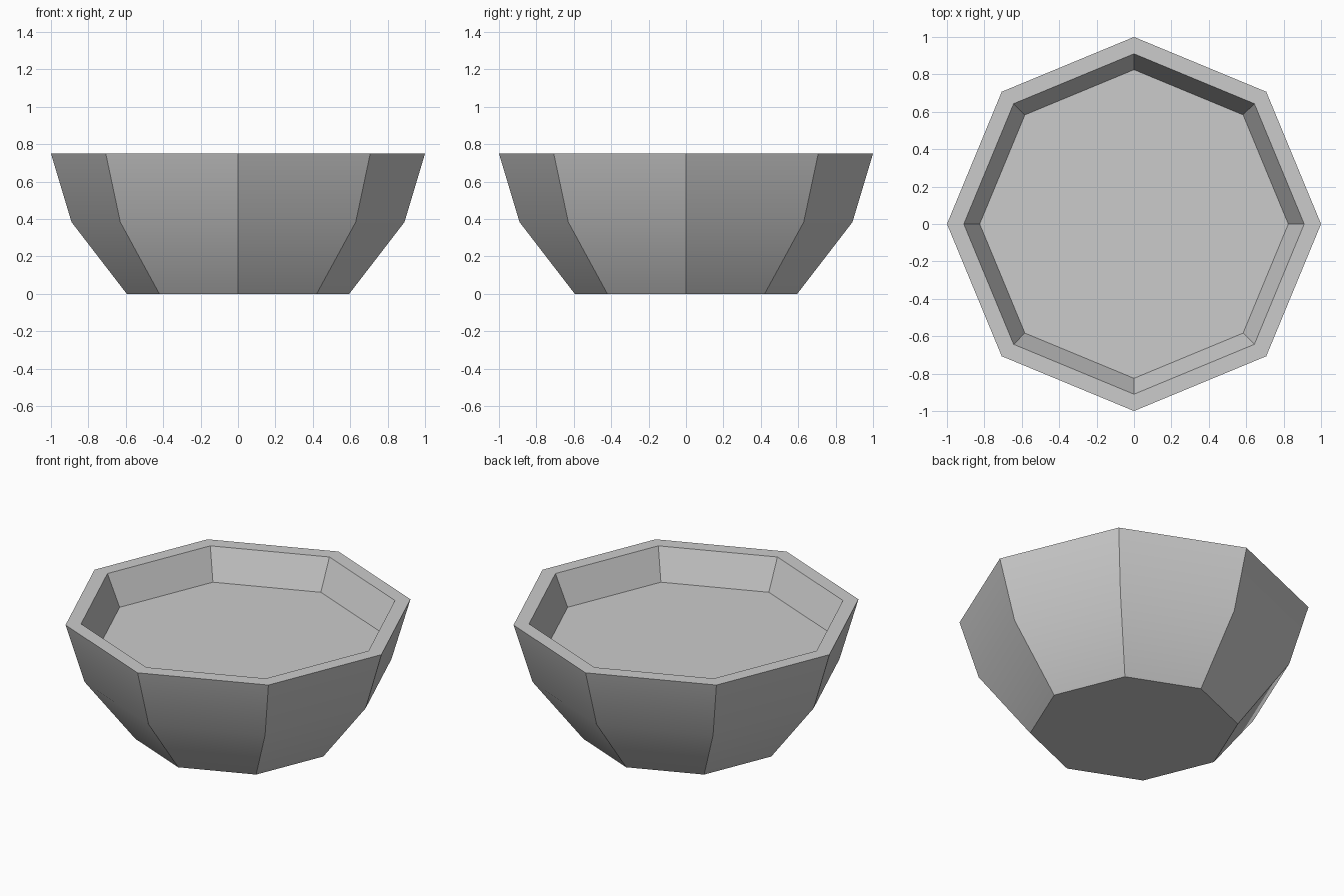
import bpy, bmesh
from math import cos, sin, pi, radians

if "Cube" in bpy.data.objects:
    bpy.data.objects.remove(bpy.data.objects["Cube"])

SIDES = 8
# Bowl profile (radius, height): foot, belly, outer rim, inner rim, inside floor
PROFILE = [(0.595, 0), (0.89, 0.383), (1.0, 0.75), (0.91, 0.75), (0.825, 0.56)]

bm = bmesh.new()
rings = [[bm.verts.new((r * cos(2 * pi * i / SIDES), r * sin(2 * pi * i / SIDES), z))
          for i in range(SIDES)] for r, z in PROFILE]

# Walls and rim
for low, high in zip(rings, rings[1:]):
    for i in range(SIDES):
        j = (i + 1) % SIDES
        bm.faces.new((low[i], low[j], high[j], high[i]))

# Underside and inside floor
bm.faces.new(rings[0][::-1])
bm.faces.new(rings[-1])

mesh = bpy.data.meshes.new("bowl")
bm.to_mesh(mesh)
bm.free()
bowl = bpy.data.objects.new("bowl", mesh)
bpy.context.collection.objects.link(bowl)

# Soften only the belly bend, keep the facets crisp
bpy.context.view_layer.objects.active = bowl
bowl.select_set(True)
bpy.ops.object.shade_smooth_by_angle(angle=radians(30))
